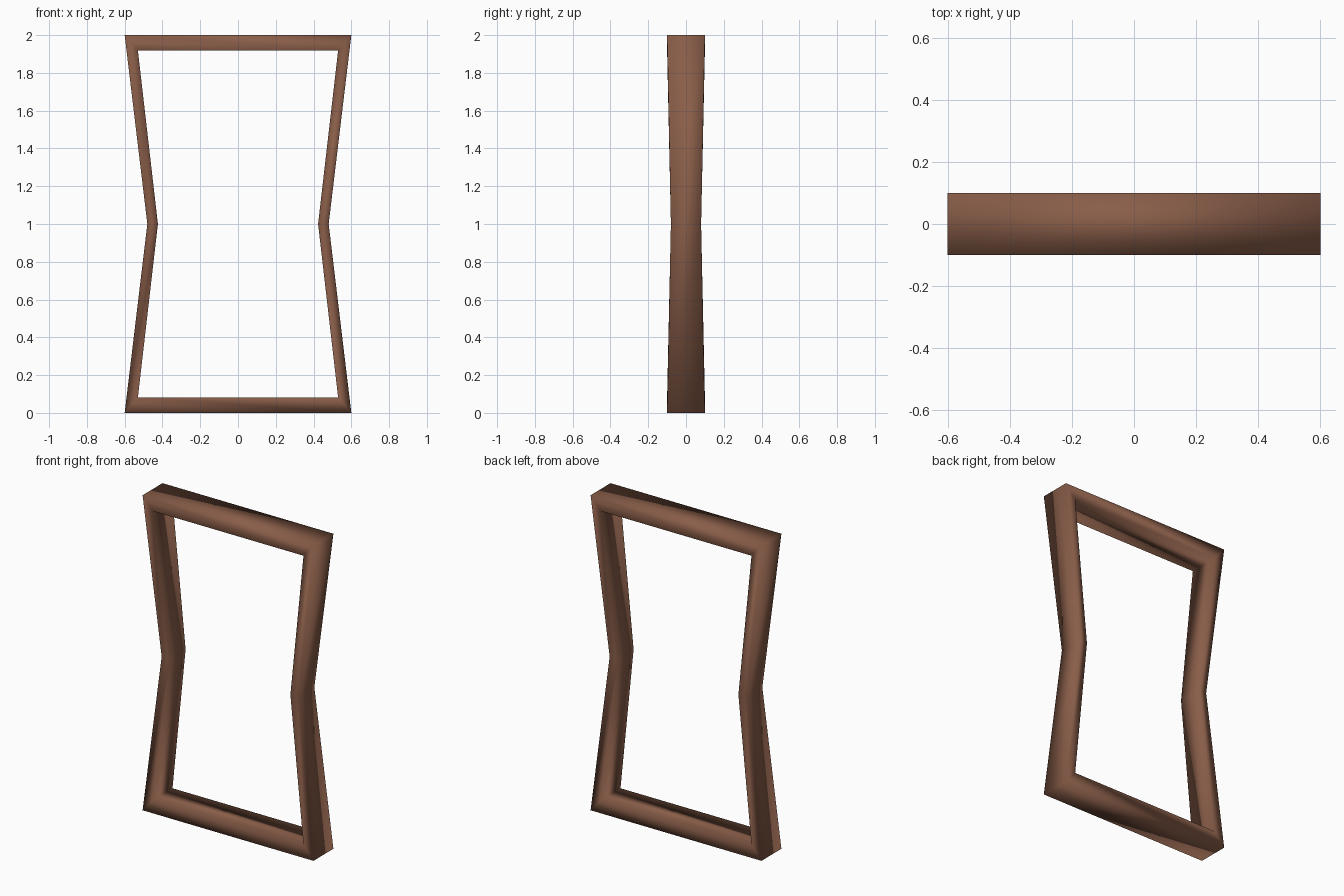
import bpy, bmesh

if "Cube" in bpy.data.objects:
    bpy.data.objects.remove(bpy.data.objects["Cube"])

WAIST = 0.8    # mid-height shrink in width and depth
DEPTH = 0.1    # half depth at top and bottom


def loop(bm, half_width, low, high, side):
    """Six-point hourglass outline on the front (-1) or back (+1)."""
    right = [(half_width, low, 1), (half_width * WAIST, 1.0, WAIST), (half_width, high, 1)]
    points = right + [(-x, z, s) for x, z, s in reversed(right)]
    return [bm.verts.new((x, side * DEPTH * s, z)) for x, z, s in points]


def bridge(bm, a, b):
    n = len(a)
    for i in range(n):
        j = (i + 1) % n
        bm.faces.new((a[i], a[j], b[j], b[i]))


# Waisted rectangular frame: four outlines joined in a ring
bm = bmesh.new()
rings = [loop(bm, 0.6, 0.0, 2.0, -1), loop(bm, 0.6, 0.0, 2.0, 1),
         loop(bm, 0.53, 0.082, 1.918, 1), loop(bm, 0.53, 0.082, 1.918, -1)]
for i in range(4):
    bridge(bm, rings[i], rings[(i + 1) % 4])
bmesh.ops.recalc_face_normals(bm, faces=bm.faces[:])
for face in bm.faces:
    face.smooth = True

mesh = bpy.data.meshes.new("frame")
bm.to_mesh(mesh)
bm.free()
frame = bpy.data.objects.new("frame", mesh)
bpy.context.collection.objects.link(frame)

# Brown wood
wood = bpy.data.materials.new("brown_wood")
wood.diffuse_color = (0.25, 0.11, 0.066, 1)
wood.use_nodes = True
wood.node_tree.nodes["Principled BSDF"].inputs["Base Color"].default_value = wood.diffuse_color
mesh.materials.append(wood)
